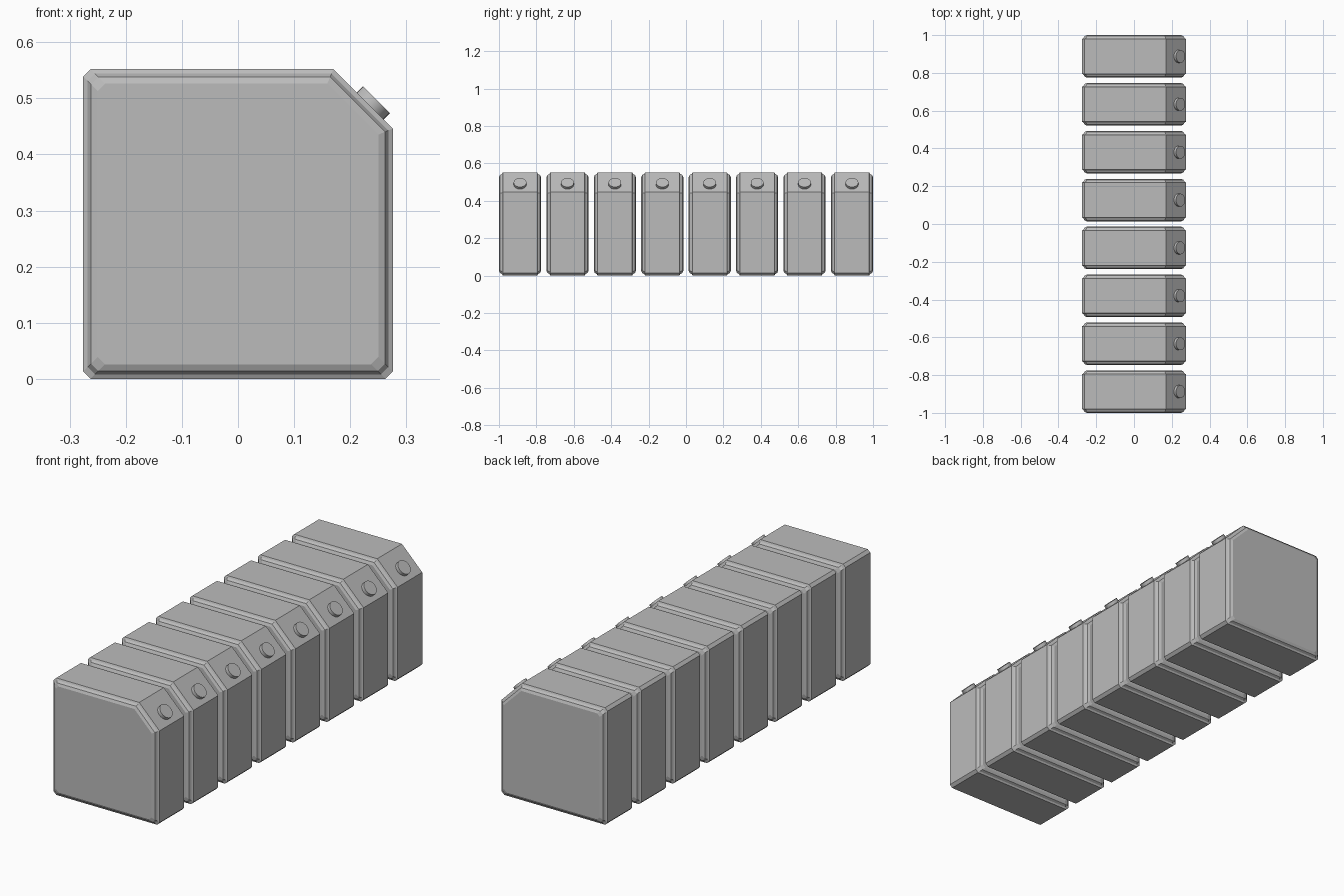
import bpy, bmesh, math
from mathutils import Vector, Matrix

if "Cube" in bpy.data.objects:
    bpy.data.objects.remove(bpy.data.objects["Cube"], do_unlink=True)

COUNT, PITCH, HALF = 8, 0.2535, 0.1127
LEFT, RIGHT, TOP = -0.276, 0.276, 0.552
SLANT, CORNER = 0.106, 0.013

grey = bpy.data.materials.new("plain grey")
grey.use_nodes = True
colour = (0.5, 0.5, 0.5, 1)
grey.diffuse_color = colour
grey.node_tree.nodes["Principled BSDF"].inputs["Base Color"].default_value = colour


def outline(inset):
    """Square side profile with one big slanted shoulder and small cut corners."""
    a, b, lo, hi = LEFT + inset, RIGHT - inset, inset, TOP - inset
    s = SLANT - inset * (2 - math.sqrt(2))
    c = CORNER
    return [(a + c, lo), (b - c, lo), (b, lo + c), (b, hi - s),
            (b - s, hi), (a + c, hi), (a, hi - c), (a, lo + c)]


def finish(bm, name):
    bmesh.ops.recalc_face_normals(bm, faces=bm.faces)
    mesh = bpy.data.meshes.new(name)
    bm.to_mesh(mesh)
    bm.free()
    mesh.materials.append(grey)
    return mesh


# Can body: full-size middle, narrow rim, then a raised end panel on both ends
half_profile = [(0.092, 0), (0.096, 0.008), (0.107, 0.014), (HALF, 0.026)]
stations = [(-y, i) for y, i in reversed(half_profile)] + half_profile
bm = bmesh.new()
rings = [[bm.verts.new((x, y, z)) for x, z in outline(i)] for y, i in stations]
for r0, r1 in zip(rings, rings[1:]):
    for k in range(len(r0)):
        n = (k + 1) % len(r0)
        bm.faces.new((r0[k], r0[n], r1[n], r1[k]))
bm.faces.new(rings[0])
bm.faces.new(rings[-1])
body_mesh = finish(bm, "can_body")

# Round cap standing square to the slanted shoulder
bm = bmesh.new()
axis = Vector((1, 0, 1)).normalized()
base = Vector((0.2355, 0, 0.4865))
turn = axis.to_track_quat("Z", "Y").to_matrix().to_4x4()
bmesh.ops.create_cone(bm, cap_ends=True, segments=24, radius1=0.034, radius2=0.034,
                      depth=0.026, matrix=Matrix.Translation(base + axis * 0.003) @ turn)
cap_mesh = finish(bm, "can_cap")
for face in cap_mesh.polygons:
    face.use_smooth = len(face.vertices) == 4
cap_mesh.set_sharp_from_angle(angle=math.radians(40))

# Row of cans from front to back
for i in range(COUNT):
    y = (i - (COUNT - 1) / 2) * PITCH
    for name, mesh in (("can_body", body_mesh), ("can_cap", cap_mesh)):
        obj = bpy.data.objects.new(f"{name}_{i + 1}", mesh)
        obj.location.y = y
        bpy.context.scene.collection.objects.link(obj)
